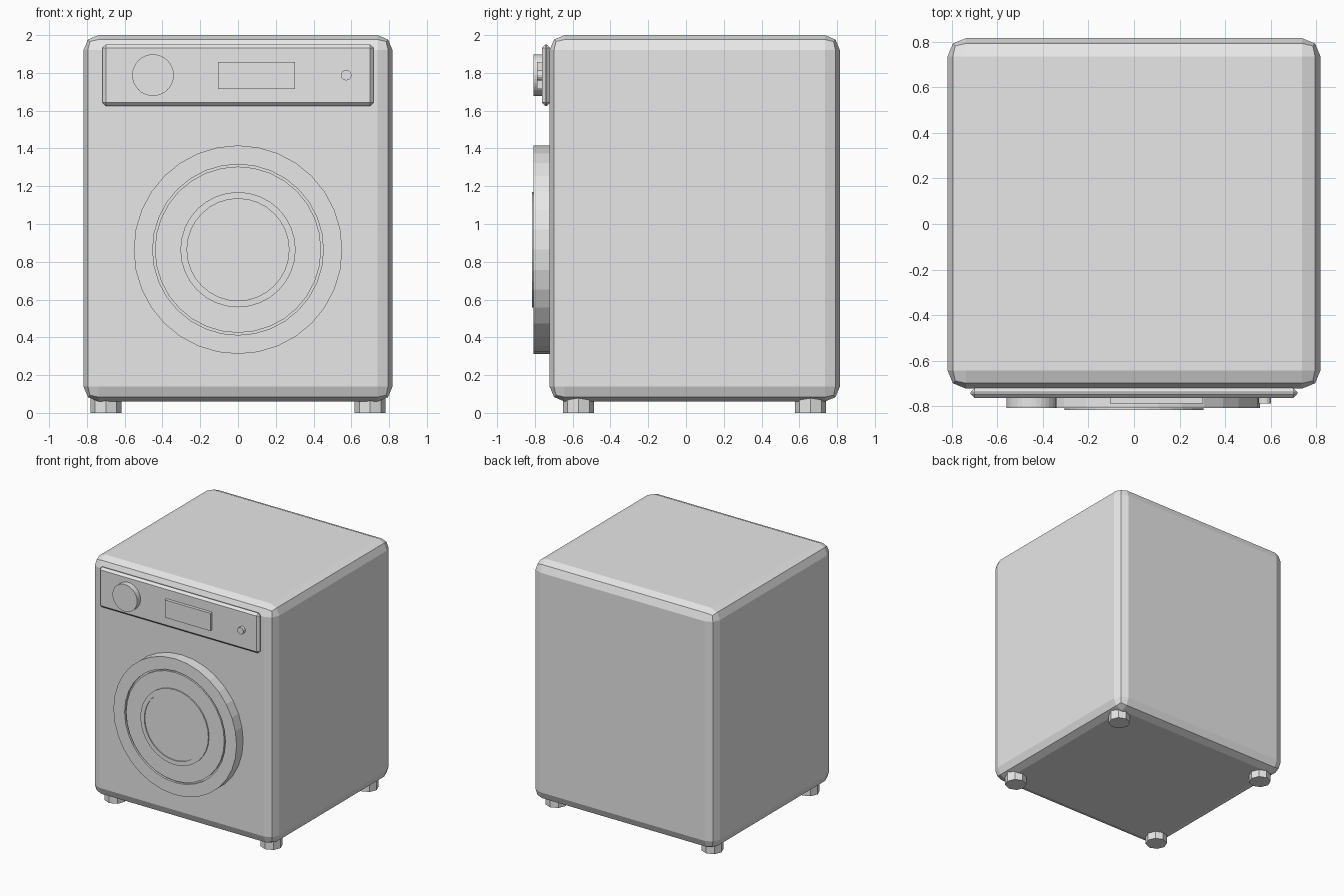
import bpy, bmesh
from math import pi, cos, sin

old = bpy.data.objects.get("Cube")
if old:
    bpy.data.objects.remove(old, do_unlink=True)

grey = bpy.data.materials.new("light_grey")
grey.use_nodes = True
grey.diffuse_color = (0.8, 0.8, 0.8, 1)
grey.node_tree.nodes["Principled BSDF"].inputs["Base Color"].default_value = (0.8, 0.8, 0.8, 1)


def finish(name, bm):
    bmesh.ops.recalc_face_normals(bm, faces=bm.faces[:])
    mesh = bpy.data.meshes.new(name)
    bm.to_mesh(mesh)
    bm.free()
    mesh.materials.append(grey)
    obj = bpy.data.objects.new(name, mesh)
    bpy.context.collection.objects.link(obj)
    return obj


def box(name, low, high, bevel=0, segments=1):
    """Box between two corners with an optional bevel on every edge."""
    bm = bmesh.new()
    bmesh.ops.create_cube(bm, size=1)
    for v in bm.verts:
        v.co = [(a + b) / 2 + c * (b - a) for a, b, c in zip(low, high, v.co)]
    if bevel:
        bmesh.ops.bevel(bm, geom=bm.edges[:], offset=bevel, segments=segments,
                        profile=0.5, affect='EDGES')
    return finish(name, bm)


def turned(name, x, z, profile, sides=32):
    """Solid turned about the y axis from (radius, y) pairs, capped at both ends."""
    bm = bmesh.new()
    rings = []
    for r, y in profile:
        angles = [2 * pi * i / sides for i in range(sides)]
        rings.append([bm.verts.new((x + r * cos(a), y, z + r * sin(a))) for a in angles])
    for a, b in zip(rings, rings[1:]):
        for i in range(sides):
            j = (i + 1) % sides
            bm.faces.new((a[i], a[j], b[j], b[i]))
    bm.faces.new(rings[0])
    bm.faces.new(rings[-1])
    return finish(name, bm)


# Cabinet with rounded edges
box("cabinet", (-0.818, -0.722, 0.06), (0.818, 0.815, 2.0), 0.08, 2)

# Control panel with display, dial and button
box("control_panel", (-0.718, -0.763, 1.625), (0.718, -0.72, 1.95), 0.018)
box("display", (-0.105, -0.788, 1.715), (0.303, -0.75, 1.858))
turned("dial", -0.45, 1.788, [(0.11, -0.75), (0.11, -0.807)])
turned("power_button", 0.573, 1.788, [(0.028, -0.75), (0.028, -0.788)], 16)

# Door: outer ring, narrow groove and flat inner panel
turned("door", 0, 0.864, [(0.552, -0.71), (0.552, -0.807), (0.452, -0.807),
                          (0.452, -0.79), (0.44, -0.79), (0.44, -0.805)])
# Window: raised rim around a slightly sunken pane
turned("door_window", 0, 0.864, [(0.305, -0.79), (0.305, -0.815),
                                 (0.27, -0.815), (0.27, -0.807)])

# Four octagonal feet
for side, x in (("left", 0.70), ("right", -0.70)):
    for end, y in (("front", -0.57), ("back", 0.66)):
        bm = bmesh.new()
        bmesh.ops.create_cone(bm, cap_ends=True, segments=8, radius1=0.082,
                              radius2=0.082, depth=0.08)
        bmesh.ops.translate(bm, verts=bm.verts[:], vec=(x, y, 0.04))
        finish(f"{end}_{side}_foot", bm)
